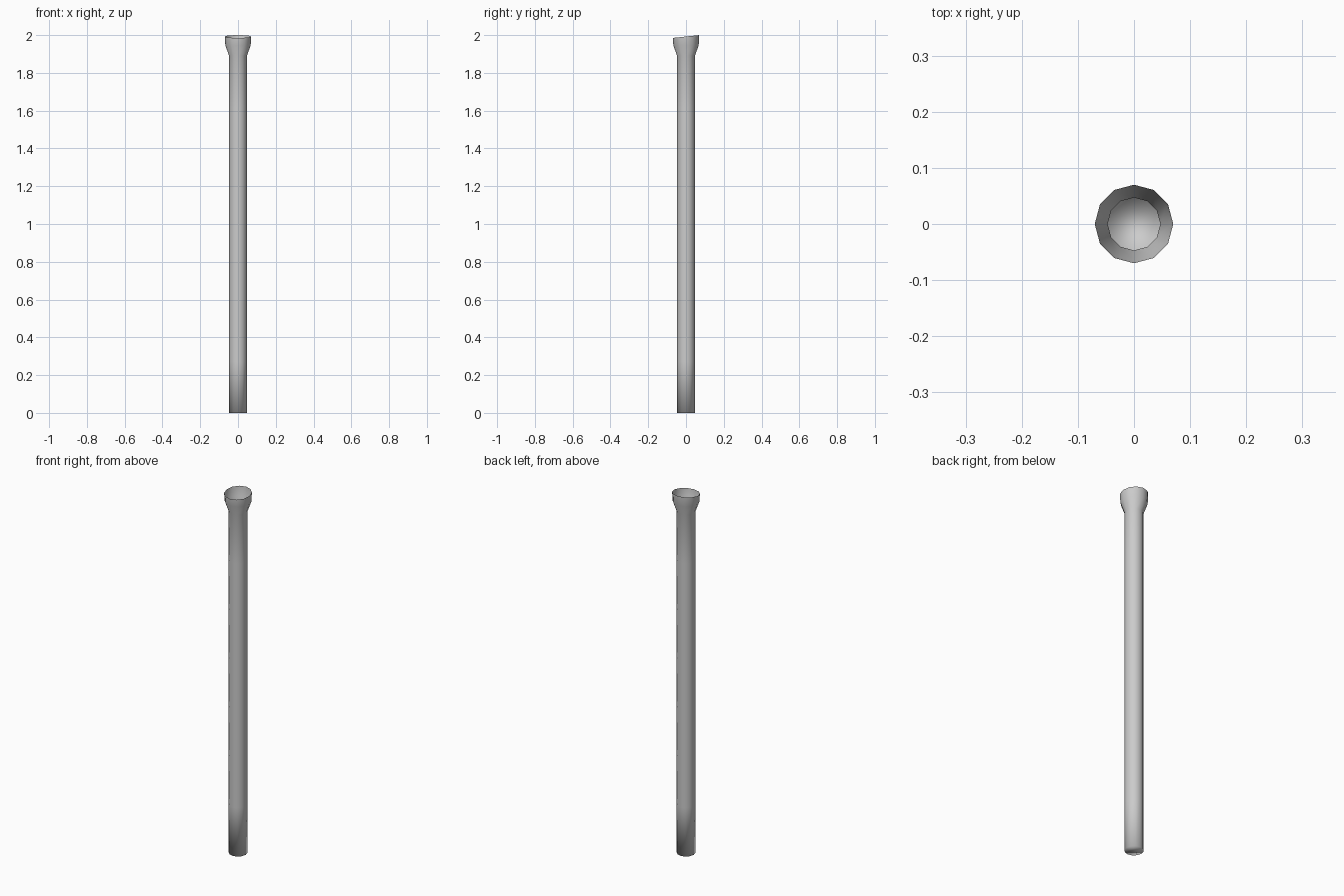
import bpy, bmesh, math

if "Cube" in bpy.data.objects:
    bpy.data.objects.remove(bpy.data.objects["Cube"])

SIDES = 12
NECK = 1.89

# Profile (radius, height): seven equal shaft sections, then the flared socket
profile = [(0.047, NECK * i / 7) for i in range(8)]
profile += [(0.067, 1.945), (0.07, 1.9925)]

bm = bmesh.new()
rings = []
for r, z in profile:
    ring = []
    for k in range(SIDES):
        a = 2 * math.pi * k / SIDES
        ring.append(bm.verts.new((r * math.cos(a), r * math.sin(a), z)))
    rings.append(ring)

# Slanted mouth, higher at the back
for v in rings[-1]:
    v.co.z += v.co.y * 0.0075 / 0.07

# Thin wall, open at the top and closed at the foot
for low, high in zip(rings, rings[1:]):
    for k in range(SIDES):
        n = (k + 1) % SIDES
        bm.faces.new((low[k], low[n], high[n], high[k]))
bm.faces.new(rings[0][::-1])
for f in bm.faces:
    f.smooth = True

mesh = bpy.data.meshes.new("flared_pipe")
bm.to_mesh(mesh)
bm.free()
pipe = bpy.data.objects.new("flared_pipe", mesh)
bpy.context.collection.objects.link(pipe)
